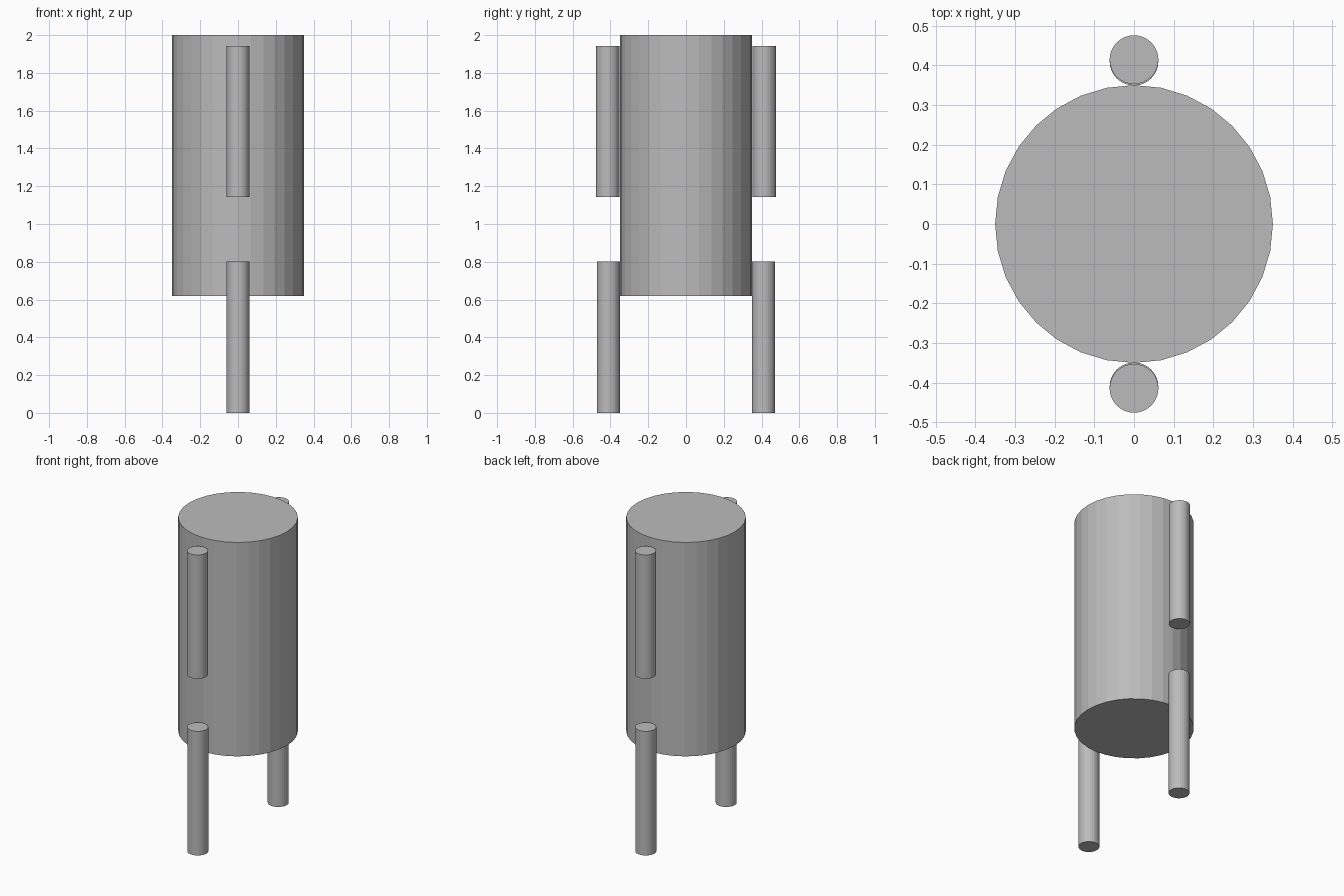
import bpy

if "Cube" in bpy.data.objects:
    bpy.data.objects.remove(bpy.data.objects["Cube"])

# One plain grey for every part
grey = bpy.data.materials.new("plain grey")
grey.diffuse_color = (0.5, 0.5, 0.5, 1)
grey.use_nodes = True
grey.node_tree.nodes["Principled BSDF"].inputs["Base Color"].default_value = grey.diffuse_color


def cylinder(name, radius, y, bottom, top):
    """Flat-faced upright cylinder between two heights."""
    bpy.ops.mesh.primitive_cylinder_add(
        vertices=32, radius=radius, depth=top - bottom,
        location=(0, y, (bottom + top) / 2))
    part = bpy.context.object
    part.name = name
    part.data.materials.append(grey)


# Main drum
cylinder("body", 0.35, 0, 0.618, 2.0)

# Upper rods and legs, touching the drum at front and back
for side, sign in (("front", -1), ("back", 1)):
    cylinder(side + "_arm", 0.0615, sign * 0.414, 1.143, 1.943)
    cylinder(side + "_leg", 0.0615, sign * 0.4105, 0.0, 0.802)
